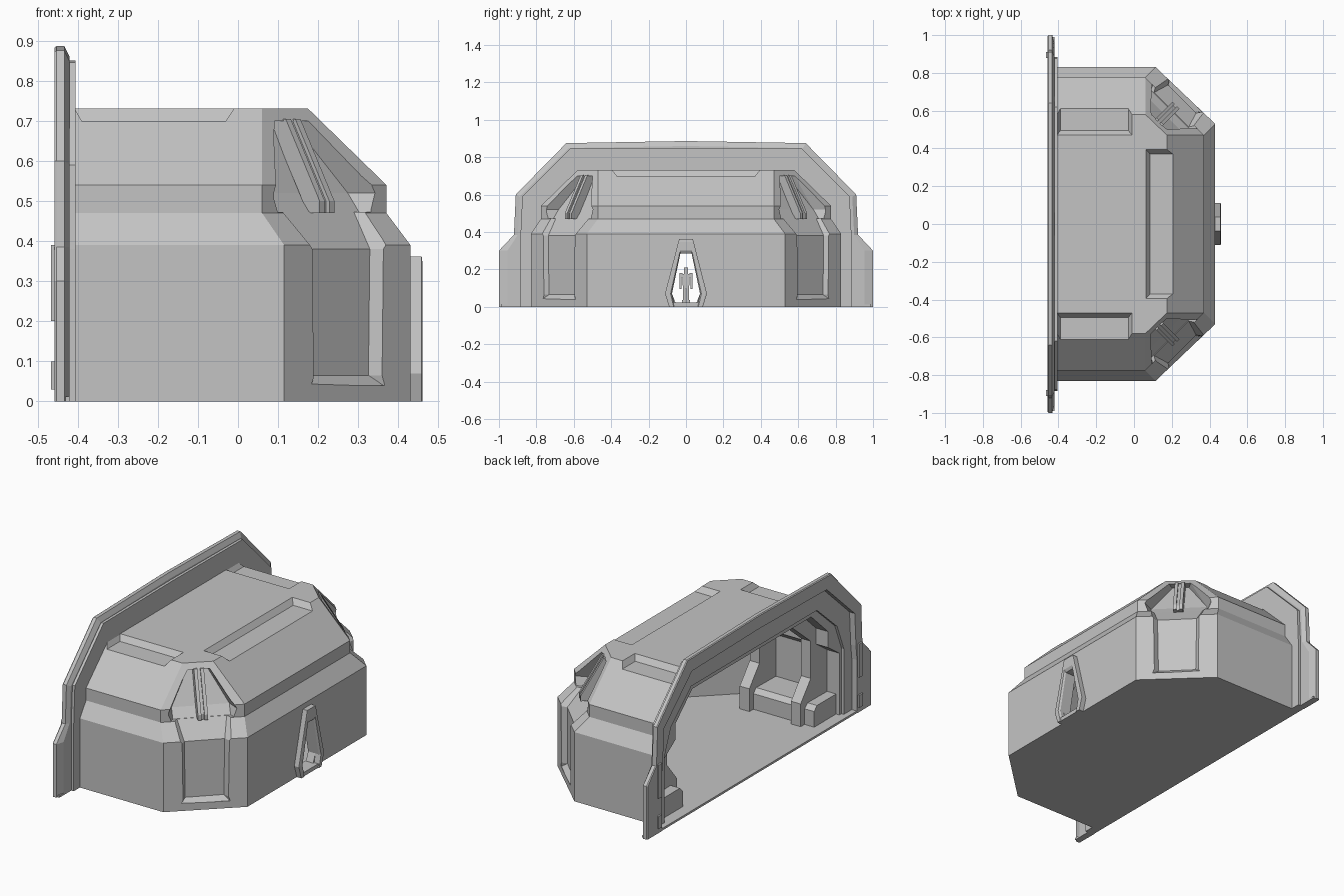
import bpy, bmesh, math

if "Cube" in bpy.data.objects:
    bpy.data.objects.remove(bpy.data.objects["Cube"])

grey = bpy.data.materials.new("hull_grey")
grey.diffuse_color = (0.55, 0.55, 0.55, 1)
grey.use_nodes = True
grey.node_tree.nodes["Principled BSDF"].inputs["Base Color"].default_value = grey.diffuse_color


def loft(name, rings, cutter=False):
    """Closed solid skinned through a list of equal-length point rings."""
    bm = bmesh.new()
    vs = [[bm.verts.new(p) for p in r] for r in rings]
    n = len(vs[0])
    for a, b in zip(vs, vs[1:]):
        for i in range(n):
            j = (i + 1) % n
            bm.faces.new((a[i], a[j], b[j], b[i]))
    bm.faces.new(vs[0][::-1])
    bm.faces.new(vs[-1])
    bmesh.ops.recalc_face_normals(bm, faces=bm.faces)
    me = bpy.data.meshes.new(name)
    bm.to_mesh(me)
    bm.free()
    me.materials.append(grey)
    ob = bpy.data.objects.new(name, me)
    bpy.context.collection.objects.link(ob)
    ob.hide_render = cutter
    return ob


def box(name, x0, x1, y0, y1, z0, z1):
    return loft(name, [[(x0, y0, z), (x1, y0, z), (x1, y1, z), (x0, y1, z)] for z in (z0, z1)])


def plan(z, ax, ay, bx, by, back):
    """Half-octagon footprint at height z."""
    return [(back, ay, z), (ax, ay, z), (bx, by, z), (bx, -by, z), (ax, -ay, z), (back, -ay, z)]


def arch(name, outer, inner, section):
    """Band between two half outlines (mirrored in y); section = (x, blend outer->inner)."""
    rings = []
    pairs = list(zip(outer, inner))
    full = [(o, i, 1) for o, i in pairs] + [(o, i, -1) for o, i in pairs[::-1] if o[0] > 0]
    for o, i, s in full:
        rings.append([(x, s * (o[0] + (i[0] - o[0]) * k), o[1] + (i[1] - o[1]) * k)
                      for x, k in section])
    return loft(name, rings)


def corner(t, n, z, s):
    """Point in the frame of the chamfered corner: t along it, n outward."""
    r = math.sqrt(0.5)
    return (r * (n + t - 0.288), s * r * (n - t + 0.288), z)


# main shell and its hollow
shell = loft("hangar_shell", [plan(0, .115, .83, .43, .53, -.41), plan(.39, .115, .83, .43, .53, -.41),
                              plan(.47, .06, .775, .37, .47, -.41), plan(.54, .06, .775, .37, .47, -.41),
                              plan(.73, .06, .58, .175, .47, -.41)])
cutters = [loft("hollow_cutter", [plan(-.1, .07, .78, .385, .48, -.6), plan(.36, .07, .78, .385, .48, -.6),
                                  plan(.43, 0, .68, .28, .40, -.6), plan(.52, 0, .68, .28, .40, -.6),
                                  plan(.66, 0, .53, .13, .40, -.6)], True)]

# doorway
hole = [(.055, .02), (.075, .07), (.03, .285)]
cutters.append(loft("door_cutter", [[(x, y, z) for y, z in hole] + [(x, -y, z) for y, z in hole[::-1]]
                                    for x in (.2, .6)], True))


# shallow trays sunk into the roof edges, with sloped ends
def tray(ends, f):
    rings = []
    for hi, lo in ends:
        rings.append([f(0, hi, .731), f(1, lo, .70), f(2, lo, .70), f(2, hi, .731)])
    cutters.append(loft("roof_cutter", rings, True))


tray([(-.395, -.37), (.395, .37)], lambda k, a, z: ((.062, .085, .27)[k], a, z))
for s in (1, -1):
    tray([(-.408, -.39), (-.01, -.03)], lambda k, a, z: (a, s * (.47, .495, .68)[k], z))

for s in (1, -1):
    # recessed lower corner panel, continuing up over the sloped shoulder
    rings = []
    for z, ni, no, hi, ho in ((.04, .674, .70, .127, .14), (.065, .648, .70, .10, .136),
                              (.38, .648, .70, .105, .14), (.475, .565, .62, .13, .165)):
        rings.append([corner(-hi, ni, z, s), corner(hi, ni, z, s),
                      corner(ho, no, z, s), corner(-ho, no, z, s)])
    cutters.append(loft("panel_cutter", rings, True))
    # recessed corner window
    rings = []
    for z, ni, h in ((.472, .565, .15), (.52, .525, .15), (.70, .43, .045)):
        rings.append([corner(-h, ni, z, s), corner(h, ni, z, s),
                      corner(h + .09, .75, z, s), corner(-h - .09, .75, z, s)])
    cutters.append(loft("window_cutter", rings, True))

for c in cutters:
    m = shell.modifiers.new("cut", 'BOOLEAN')
    m.operation = 'DIFFERENCE'
    m.solver = 'EXACT'
    m.object = c
bpy.context.view_layer.update()
dg = bpy.context.evaluated_depsgraph_get()
mesh = bpy.data.meshes.new_from_object(shell.evaluated_get(dg))
shell.modifiers.clear()
shell.data = mesh
for c in cutters:
    bpy.data.objects.remove(c)

# window mullions: two rails with a sunken strip between
for s in (1, -1):
    for label, t0, t1, lift in (("rail_a", -.026, -.008, 0), ("rail_b", .008, .026, 0), ("strip", -.008, .008, -.012)):
        rings = []
        for z, n in ((.47, .602), (.50, .602), (.705, .482)):
            rings.append([corner(t0, n - .06, z, s), corner(t1, n - .06, z, s),
                          corner(t1, n + lift, z, s), corner(t0, n + lift, z, s)])
        loft("window_mullion_" + label, rings)

# door surround
arch("door_frame", [(.09, 0), (.112, .07), (.037, .362), (0, .362)],
     [(.06, 0), (.075, .07), (.03, .285), (0, .285)],
     [(.42, 0), (.458, 0), (.46, .2), (.46, .8), (.45, 1), (.40, 1)])
box("door_sill", .38, .455, -.07, .07, 0, .022)

# rear gate: broad outer frame and stepped inner frame
arch("gate_outer_frame",
     [(1, 0), (1, .3), (.92, .385), (.91, .6), (.64, .875), (0, .886)],
     [(.87, 0), (.87, .3), (.86, .385), (.85, .57), (.6, .8), (0, .81)],
     [(-.458, .05), (-.453, 0), (-.433, 0), (-.42, .35), (-.42, 1), (-.458, 1)])
arch("gate_inner_frame",
     [(.885, 0), (.885, .2), (.885, .38), (.875, .59), (.62, .845), (0, .85)],
     [(.80, 0), (.80, .2), (.80, .38), (.74, .53), (.56, .69), (0, .69)],
     [(-.425, 0), (-.405, 0), (-.405, 1), (-.425, 1)])

# deep interior ribs stepping in from the walls
for x in (-.30, .02):
    arch("interior_rib", [(.79, 0), (.79, .36), (.69, .43), (.69, .52), (.54, .67), (0, .67)],
         [(.55, 0), (.55, .14), (.64, .25), (.64, .46), (.46, .61), (0, .61)],
         [(x - .035, 0), (x + .035, 0), (x + .03, 1), (x - .03, 1)])

# floor slab
loft("floor", [plan(z, .10, .815, .415, .52, -.43) for z in (0, .012)])
box("gate_threshold", -.456, -.42, -.99, .99, 0, .012)

for s in (1, -1):
    # gate jamb strips and long wall benches between the ribs
    for z0, z1 in ((.03, .10), (.20, .39)):
        y = sorted((s * .88, s * .91))
        box("jamb_strip", -.467, -.45, y[0], y[1], z0, z1)
    loft("wall_bench", [[(x, s * .585, 0), (x, s * .585, .10), (x, s * .61, .125), (x, s * .79, .125),
                         (x, s * .79, 0)] for x in (-.39, .06)])

# small standing figure inside the doorway
fx = .34
box("figure_torso", fx - .012, fx + .012, -.02, .02, .115, .175)
box("figure_hips", fx - .011, fx + .011, -.016, .016, .095, .115)
box("figure_head", fx - .011, fx + .011, -.011, .011, .175, .21)
for s in (1, -1):
    for part, a, b, z0, z1 in (("leg", .004, .017, .02, .10), ("boot", .004, .022, .012, .035),
                               ("arm", .024, .035, .095, .165), ("shoulder", .018, .036, .155, .18)):
        y = sorted((s * a, s * b))
        box("figure_" + part, fx - .01, fx + .01, y[0], y[1], z0, z1)
